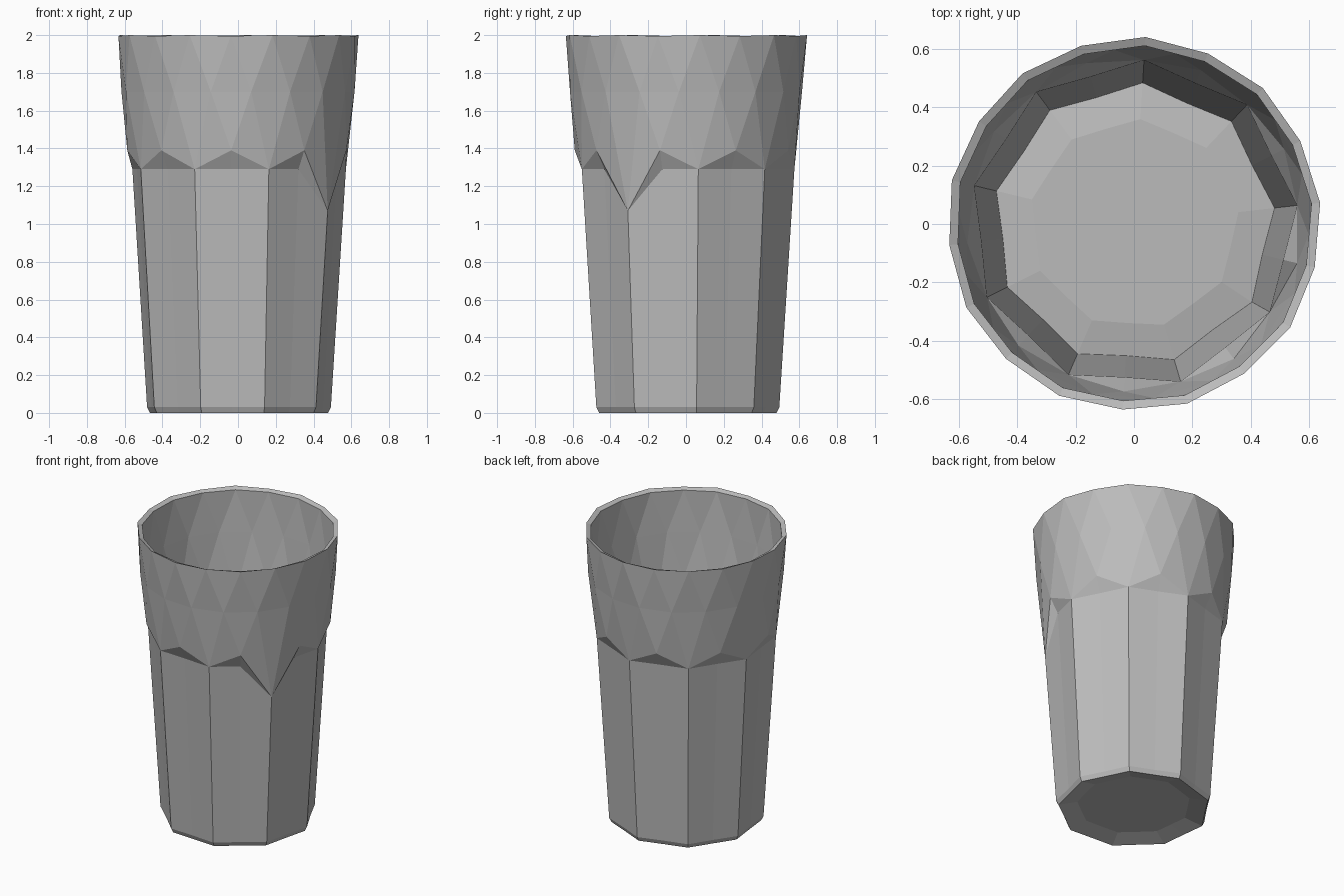
import bpy, bmesh, math

if "Cube" in bpy.data.objects:
    bpy.data.objects.remove(bpy.data.objects["Cube"])

SIDES = 9
N = SIDES * 2                      # even columns are panel corners, odd are panel middles
START = math.radians(6.5)
STEP = 2 * math.pi / N
LOW_CORNER = 16                    # this corner's scallop dips lower than the others

mat = bpy.data.materials.new("grey glass")
mat.use_nodes = True
grey = (0.5, 0.5, 0.5, 1)
mat.diffuse_color = grey
mat.node_tree.nodes["Principled BSDF"].inputs["Base Color"].default_value = grey

bm = bmesh.new()


def ring(corner, middle, twist=0.0, shared=None):
    """Ring of verts from (radius, z) pairs; corners may be shared with another ring."""
    verts = []
    for k in range(N):
        if shared and k % 2 == 0:
            verts.append(shared[k])
            continue
        r, z = middle if k % 2 else corner
        a = START + (k + twist) * STEP
        verts.append(bm.verts.new((r * math.cos(a), r * math.sin(a), z)))
    return verts


def bridge(a, b, triangles=False):
    """Join two rings, dropping repeated verts where the rings share corners."""
    for k in range(N):
        j = (k + 1) % N
        loops = [(a[k], a[j], b[k]), (a[j], b[j], b[k])] if triangles else [(a[k], a[j], b[j], b[k])]
        for loop in loops:
            bm.faces.new(list(dict.fromkeys(loop)))


def dip(verts):
    verts[LOW_CORNER].co.z = 1.07
    verts[LOW_CORNER].co.x *= 0.99
    verts[LOW_CORNER].co.y *= 0.97


# Outer wall: flat panels, scalloped shoulder, rounder upper band
base = ring((0.48, 0.0), (0.45, 0.0))
heel = ring((0.495, 0.03), (0.462, 0.03))
shoulder = ring((0.575, 1.29), (0.538, 1.29))
dip(shoulder)
scallop = ring(None, (0.59, 1.39), shared=shoulder)
band = ring((0.618, 1.7), (0.618, 1.7), twist=0.5)
rim = ring((0.642, 2.0), (0.637, 1.995))
bridge(base, heel)
bridge(heel, shoulder)
bridge(shoulder, scallop)
for k in range(N):                 # triangles from the scallop up to the staggered ring
    j = (k + 1) % N
    bm.faces.new((scallop[k], scallop[j], band[k]))
    bm.faces.new((band[k], scallop[j], band[j]))
for k in range(N):
    j = (k + 1) % N
    bm.faces.new((band[k], rim[j], rim[k]))
    bm.faces.new((band[k], band[j], rim[j]))

# Lip and inner wall, hugging the outer wall more closely lower down
lip = ring((0.612, 1.985), (0.607, 1.985))
in_band = ring((0.6, 1.7), (0.6, 1.7), twist=0.5)
in_shoulder = ring((0.563, 1.29), (0.526, 1.29))
dip(in_shoulder)
in_scallop = ring(None, (0.575, 1.39), shared=in_shoulder)
in_heel = ring((0.485, 0.035), (0.452, 0.035))
bridge(rim, lip)
for k in range(N):
    j = (k + 1) % N
    bm.faces.new((lip[k], lip[j], in_band[k]))
    bm.faces.new((in_band[k], lip[j], in_band[j]))
    bm.faces.new((in_band[k], in_scallop[j], in_scallop[k]))
    bm.faces.new((in_band[k], in_band[j], in_scallop[j]))
bridge(in_scallop, in_shoulder)
bridge(in_shoulder, in_heel)

# Floor and slightly hollow underside
for outer, z in ((in_heel, 0.055), (base, 0.03)):
    inner = ring((0.36, z), (0.34, z))
    bridge(outer, inner)
    bm.faces.new(inner)

bmesh.ops.recalc_face_normals(bm, faces=bm.faces)
mesh = bpy.data.meshes.new("drinking_glass")
bm.to_mesh(mesh)
bm.free()
mesh.materials.append(mat)
glass = bpy.data.objects.new("drinking_glass", mesh)
bpy.context.collection.objects.link(glass)
